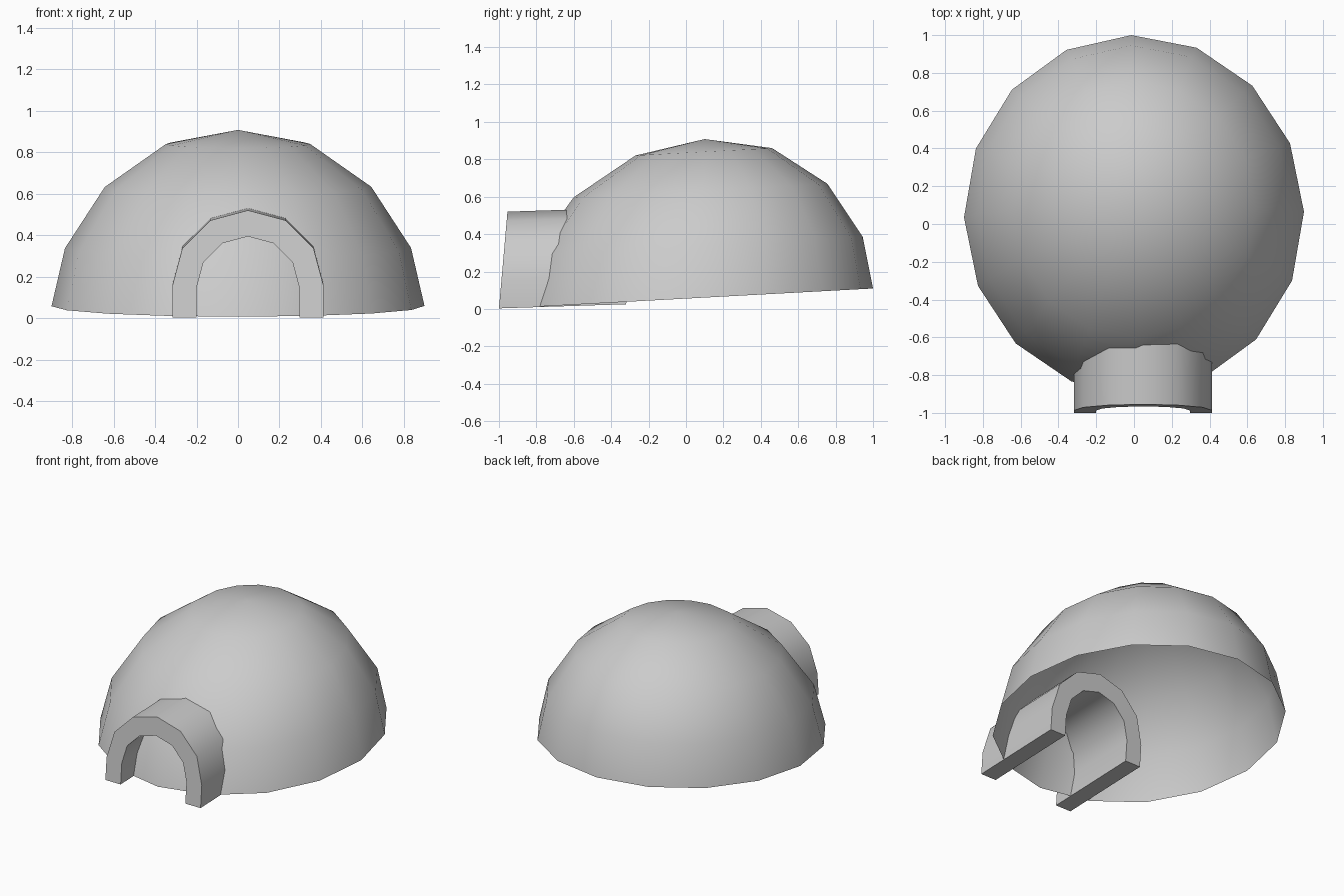
import bpy, bmesh
from math import sin, cos, pi, radians

if "Cube" in bpy.data.objects:
    bpy.data.objects.remove(bpy.data.objects["Cube"])


def finish(bm, name, angle):
    bmesh.ops.recalc_face_normals(bm, faces=bm.faces)
    mesh = bpy.data.meshes.new(name)
    bm.to_mesh(mesh)
    bm.free()
    obj = bpy.data.objects.new(name, mesh)
    bpy.context.collection.objects.link(obj)
    bpy.ops.object.select_all(action='DESELECT')
    obj.select_set(True)
    bpy.context.view_layer.objects.active = obj
    bpy.ops.object.shade_smooth_by_angle(angle=radians(angle))
    return obj


def bridge(bm, a, b):
    n = len(a)
    for i in range(n):
        j = (i + 1) % n
        bm.faces.new((a[i], a[j], b[j], b[i]))


# Dome: open 16-sided shell on a slightly tilted base
SIDES, TILT = 16, 0.054
RINGS = [  # centre y, centre z, radius x, radius y
    (0.05, 0.058, 0.90, 0.95),
    (0.062, 0.338, 0.835, 0.883),
    (0.077, 0.633, 0.643, 0.678),
    (0.095, 0.84, 0.348, 0.365),
]
bm = bmesh.new()
loops = []
for cy, cz, rx, ry in RINGS:
    ring = []
    for i in range(SIDES):
        a = 2 * pi * i / SIDES + radians(0.9)
        dy = ry * sin(a)
        ring.append(bm.verts.new((rx * cos(a), cy + dy, cz + TILT * dy)))
    loops.append(ring)
for lower, upper in zip(loops, loops[1:]):
    bridge(bm, lower, upper)
apex = bm.verts.new((0, 0.1, 0.908))
for i in range(SIDES):
    bm.faces.new((loops[-1][i], loops[-1][(i + 1) % SIDES], apex))
dome = finish(bm, "dome", 40)


# Entrance tunnel: thick arch, leaning back and rising slightly inward
def arch(r, spring):
    pts = [(r, 0)]
    pts += [(r * cos(pi * i / 6), spring + r * sin(pi * i / 6)) for i in range(7)]
    return pts + [(-r, 0)]


def section(bm, pts, y, lift):
    return [bm.verts.new((0.048 + x, y + 0.088 * z, z + lift)) for x, z in pts]


bm = bmesh.new()
outer, inner = arch(0.365, 0.152), arch(0.248, 0.143)
of, ob = section(bm, outer, -1.0, 0.003), section(bm, outer, -0.32, 0.025)
nf, nb = section(bm, inner, -1.0, 0.003), section(bm, inner, -0.32, 0.025)
bridge(bm, of + nf[::-1], ob + nb[::-1])
for o, n in ((of, nf), (ob, nb)):
    for i in range(len(o) - 1):
        bm.faces.new((o[i], o[i + 1], n[i + 1], n[i]))
entrance_tunnel = finish(bm, "entrance_tunnel", 40)
